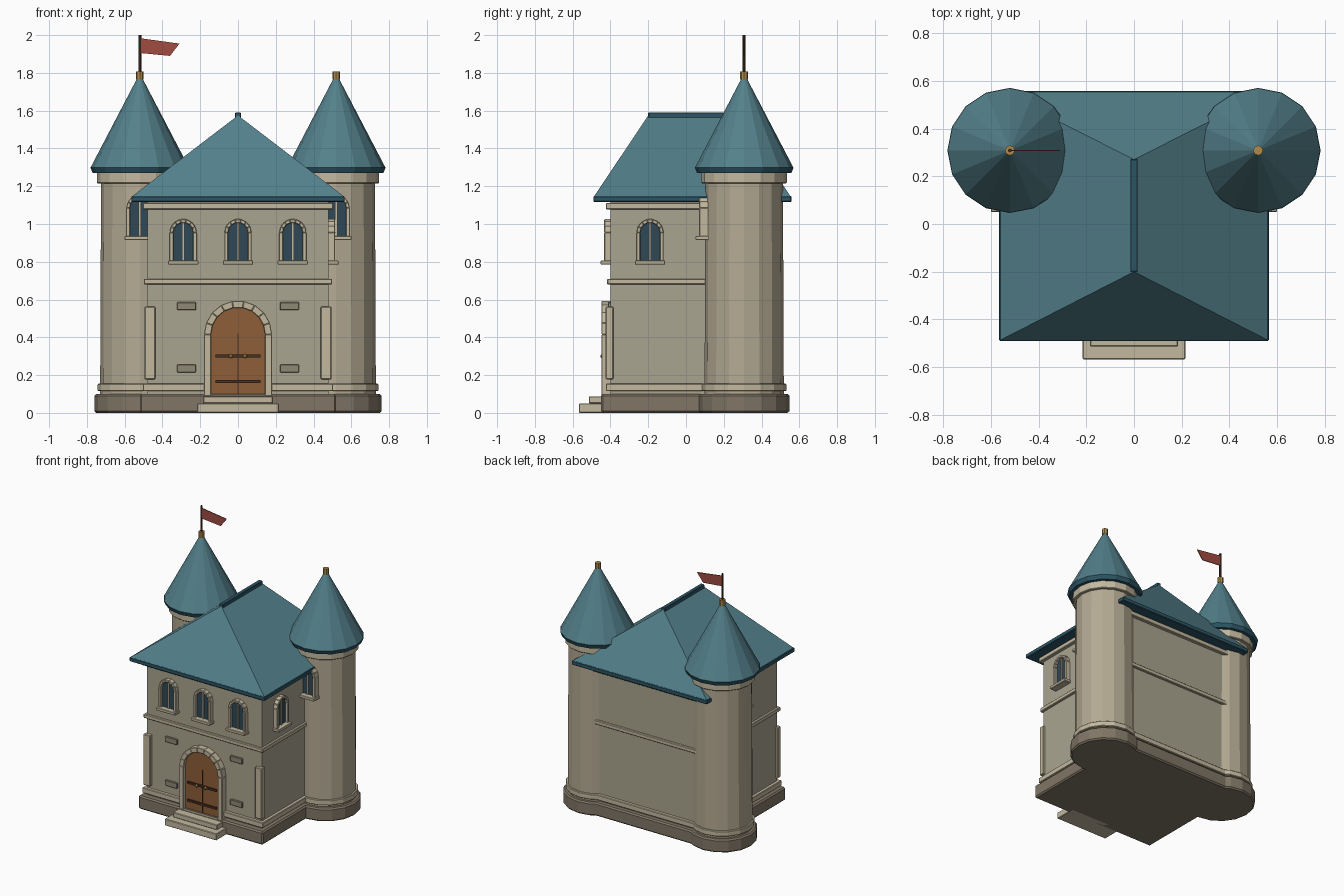
import bpy, bmesh
from math import sin, cos, pi, radians
from mathutils import Matrix, Vector

if "Cube" in bpy.data.objects:
    bpy.data.objects.remove(bpy.data.objects["Cube"])

COLORS = dict(wall=(0.66, 0.64, 0.56), tower=(0.70, 0.66, 0.57), base=(0.50, 0.46, 0.40),
              trim=(0.76, 0.72, 0.62), roof=(0.33, 0.50, 0.54), eave=(0.19, 0.34, 0.40),
              glass=(0.20, 0.29, 0.34), door=(0.55, 0.37, 0.23), iron=(0.28, 0.20, 0.16),
              gold=(0.68, 0.54, 0.30), flag=(0.62, 0.30, 0.26), stone=(0.56, 0.53, 0.46))
MATS = {}
for key, c in COLORS.items():
    MATS[key] = bpy.data.materials.new(key)
    MATS[key].diffuse_color = (*[v ** 2.2 for v in c], 1)


def finish(name, bm, color, matrix=Matrix(), bevel=0):
    bmesh.ops.recalc_face_normals(bm, faces=bm.faces)
    me = bpy.data.meshes.new(name)
    bm.to_mesh(me)
    bm.free()
    me.materials.append(MATS[color])
    ob = bpy.data.objects.new(name, me)
    ob.matrix_world = matrix
    bpy.context.collection.objects.link(ob)
    if bevel:
        mod = ob.modifiers.new("bevel", 'BEVEL')
        mod.width, mod.segments, mod.limit_method = bevel, 1, 'ANGLE'
    return ob


def add_box(bm, x, y, z):
    size = Matrix.Diagonal((x[1] - x[0], y[1] - y[0], z[1] - z[0], 1))
    mid = Vector((sum(x) / 2, sum(y) / 2, sum(z) / 2))
    bmesh.ops.create_cube(bm, size=1, matrix=Matrix.Translation(mid) @ size)


def box(name, color, x, y, z, bevel=0):
    bm = bmesh.new()
    add_box(bm, x, y, z)
    return finish(name, bm, color, bevel=bevel)


def add_prism(bm, pts, y0, y1):
    """Extrude an x-z outline along y."""
    a = [bm.verts.new((x, y0, z)) for x, z in pts]
    b = [bm.verts.new((x, y1, z)) for x, z in pts]
    bm.faces.new(a)
    bm.faces.new(b[::-1])
    for i in range(len(pts)):
        j = (i + 1) % len(pts)
        bm.faces.new((a[i], a[j], b[j], b[i]))


def arc(r, z, n):
    return [(r * cos(pi * i / n), z + r * sin(pi * i / n)) for i in range(n + 1)]


def arch_panel(name, color, r, z0, spring, y, m, n=10):
    bm = bmesh.new()
    add_prism(bm, [(-r, z0), (r, z0)] + arc(r, spring, n), *y)
    return finish(name, bm, color, m)


def arch_frame(name, r_in, r_out, z0, spring, y, m, n=9):
    """Two jambs and a ring of separate wedge stones."""
    bm = bmesh.new()
    for s in (-1, 1):
        add_box(bm, sorted((s * r_in, s * r_out)), y, (z0, spring))
    inner, outer = arc(r_in, spring, n), arc(r_out, spring, n)
    for i in range(n):
        add_prism(bm, [inner[i], outer[i], outer[i + 1], inner[i + 1]], *y)
    return finish(name, bm, "trim", m, bevel=0.003)


def drum(name, color, x, y, r0, r1, z0, z1, n=16, bevel=0):
    bm = bmesh.new()
    bmesh.ops.create_cone(bm, cap_ends=True, segments=n, radius1=r0, radius2=r1, depth=z1 - z0)
    return finish(name, bm, color, Matrix.Translation((x, y, (z0 + z1) / 2)), bevel)


def window(name, x, y, z, turn=0):
    m = Matrix.Translation((x, y, z)) @ Matrix.Rotation(radians(turn), 4, 'Z')
    arch_panel(name + "_glass", "glass", 0.056, 0.015, 0.17, (-0.012, 0.03), m)
    arch_frame(name + "_frame", 0.052, 0.072, 0.015, 0.17, (-0.033, 0.03), m, 7)
    bm = bmesh.new()
    add_box(bm, (-0.006, 0.006), (-0.02, 0.0), (0.015, 0.22))
    finish(name + "_mullion", bm, "trim", m)
    bm = bmesh.new()
    add_box(bm, (-0.08, 0.08), (-0.052, 0.03), (0, 0.022))
    finish(name + "_sill", bm, "trim", m, bevel=0.003)


# Main hall with plinth and string courses
box("hall_plinth", "base", (-0.52, 0.52), (-0.45, 0.51), (0, 0.10), 0.01)
box("hall_walls", "wall", (-0.48, 0.48), (-0.40, 0.47), (0.08, 1.13))
for name, over, z in (("lower_band", 0.024, (0.115, 0.155)), ("middle_band", 0.018, (0.68, 0.71)),
                      ("upper_band", 0.024, (1.078, 1.112))):
    box(name, "trim", (-0.48 - over, 0.48 + over), (-0.40 - over, 0.47 + over), z, 0.004)

# Hipped roof
box("roof_eave", "eave", (-0.565, 0.565), (-0.49, 0.558), (1.117, 1.148), 0.004)
bm = bmesh.new()
c = [bm.verts.new(p) for p in ((-0.56, -0.486, 1.147), (0.56, -0.486, 1.147),
                               (0.56, 0.553, 1.147), (-0.56, 0.553, 1.147))]
f, b = bm.verts.new((0, -0.20, 1.575)), bm.verts.new((0, 0.27, 1.575))
for face in ((c[0], c[1], f), (c[1], c[2], b, f), (c[2], c[3], b), (c[3], c[0], f, b), c[::-1]):
    bm.faces.new(face)
finish("hipped_roof", bm, "roof")
box("ridge_cap", "eave", (-0.015, 0.015), (-0.20, 0.272), (1.56, 1.59), 0.003)

# Round towers
TY = 0.308
for side, s in (("left", -1), ("right", 1)):
    x = 0.52 * s
    t = side + "_tower_"
    drum(t + "plinth", "base", x, TY, 0.24, 0.24, 0, 0.10, bevel=0.01)
    drum(t + "shaft", "tower", x, TY, 0.21, 0.205, 0.08, 1.24)
    drum(t + "lower_band", "trim", x, TY, 0.223, 0.223, 0.115, 0.155, bevel=0.004)
    drum(t + "cornice", "trim", x, TY, 0.226, 0.226, 1.215, 1.275, bevel=0.004)
    drum(t + "eave", "eave", x, TY, 0.25, 0.262, 1.27, 1.30)
    drum(t + "cone_roof", "roof", x, TY, 0.26, 0.012, 1.30, 1.775)
    drum(t + "finial", "gold", x, TY, 0.021, 0.021, 1.765, 1.807, 8)
    window(t + "window", x, TY - 0.205, 0.915)

# Flag on the left tower
drum("flag_pole", "iron", -0.52, TY, 0.008, 0.008, 1.78, 2.0, 8)
bm = bmesh.new()
add_prism(bm, [(-0.515, 1.905), (-0.36, 1.89), (-0.31, 1.955), (-0.515, 1.983)], TY - 0.003, TY + 0.003)
finish("flag", bm, "flag")

# Hall windows
for i, x in enumerate((-0.29, 0, 0.29)):
    window(f"front_window_{i + 1}", x, -0.40, 0.785)
window("right_window", 0.48, -0.19, 0.785, 90)

# Entrance: steps, arch, door leaves, ironwork
box("lower_step", "trim", (-0.216, 0.216), (-0.567, -0.40), (0, 0.05), 0.004)
box("upper_step", "trim", (-0.185, 0.185), (-0.514, -0.40), (0.05, 0.088), 0.004)
I = Matrix()
arch_panel("door", "door", 0.147, 0.088, 0.415, (-0.425, -0.38), I, 14)
arch_frame("door_arch", 0.143, 0.18, 0.088, 0.415, (-0.447, -0.38), I, 9)
box("door_gap", "iron", (-0.003, 0.003), (-0.428, -0.42), (0.09, 0.42))
for i, z in enumerate((0.165, 0.30)):
    box(f"door_strap_{i + 1}", "iron", (-0.12, 0.12), (-0.436, -0.42), (z - 0.008, z + 0.008))
for side, s in (("left", -1), ("right", 1)):
    bm = bmesh.new()
    bmesh.ops.create_uvsphere(bm, u_segments=8, v_segments=6, radius=0.011)
    finish(side + "_door_knob", bm, "gold", Matrix.Translation((s * 0.037, -0.443, 0.30)))

    # Corner strips and accent stones
    box(side + "_corner_strip", "trim", sorted((s * 0.438, s * 0.495)), (-0.425, -0.385), (0.178, 0.562), 0.004)
    for i, z in enumerate((0.235, 0.565)):
        box(f"{side}_accent_stone_{i + 1}", "stone", sorted((s * 0.222, s * 0.322)),
            (-0.413, -0.39), (z - 0.021, z + 0.021), 0.003)

for m in bpy.data.materials:
    if m.users and not m.is_grease_pencil:
        m.use_nodes = True
        m.node_tree.nodes["Principled BSDF"].inputs["Base Color"].default_value = m.diffuse_color
